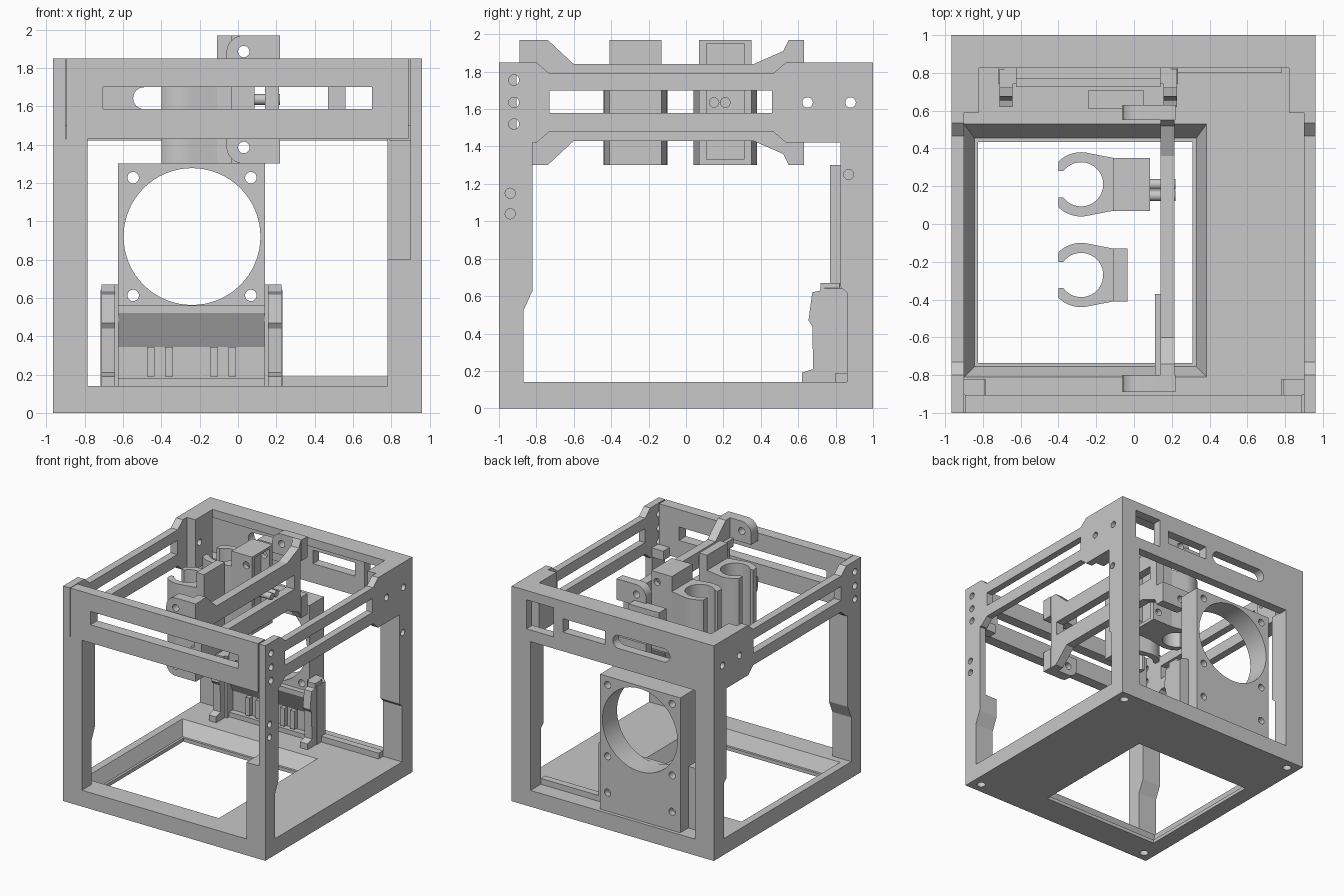
import bpy, bmesh, math
from mathutils import Vector

if "Cube" in bpy.data.objects:
    bpy.data.objects.remove(bpy.data.objects["Cube"])

grey = bpy.data.materials.new("plain_grey")
grey.use_nodes = True
COLOUR = (0.58, 0.58, 0.58, 1)
grey.diffuse_color = COLOUR
grey.node_tree.nodes["Principled BSDF"].inputs["Base Color"].default_value = COLOUR


def finish(name, bm):
    bmesh.ops.recalc_face_normals(bm, faces=bm.faces)
    me = bpy.data.meshes.new(name)
    bm.to_mesh(me)
    bm.free()
    me.materials.append(grey)
    ob = bpy.data.objects.new(name, me)
    bpy.context.collection.objects.link(ob)
    return ob


def prism(name, axis, outline, lo, hi):
    """Extrude a 2D outline along an axis: x uses (y,z), y uses (x,z), z uses (x,y)."""
    put = {"x": lambda a, b, t: (t, a, b),
           "y": lambda a, b, t: (a, t, b),
           "z": lambda a, b, t: (a, b, t)}[axis]
    bm = bmesh.new()
    face = bm.faces.new([bm.verts.new(put(a, b, lo)) for a, b in outline])
    ext = bmesh.ops.extrude_face_region(bm, geom=[face])["geom"]
    move = Vector(put(0, 0, hi)) - Vector(put(0, 0, lo))
    bmesh.ops.translate(bm, vec=move, verts=[v for v in ext if isinstance(v, bmesh.types.BMVert)])
    return finish(name, bm)


def box(name, x0, x1, y0, y1, z0, z1):
    return prism(name, "z", [(x0, y0), (x1, y0), (x1, y1), (x0, y1)], z0, z1)


def arc(cx, cy, r, start, end, n):
    return [(cx + r * math.cos(math.radians(start + (end - start) * i / n)),
             cy + r * math.sin(math.radians(start + (end - start) * i / n))) for i in range(n + 1)]


def rod(name, axis, a, b, r, lo, hi, n=24):
    return prism(name, axis, arc(a, b, r, 0, 360, n)[:-1], lo, hi)


def cut(ob, *cutters):
    """Subtract the cutters, bake the result and remove the cutters."""
    for c in cutters:
        c.hide_render = True
        m = ob.modifiers.new("cut", "BOOLEAN")
        m.object, m.operation, m.solver = c, "DIFFERENCE", "EXACT"
    deps = bpy.context.evaluated_depsgraph_get()
    me = bpy.data.meshes.new_from_object(ob.evaluated_get(deps))
    ob.modifiers.clear()
    ob.data = me
    for c in cutters:
        bpy.data.objects.remove(c)
    return ob


def smooth(ob):
    bpy.ops.object.select_all(action="DESELECT")
    ob.select_set(True)
    bpy.context.view_layer.objects.active = ob
    bpy.ops.object.shade_smooth_by_angle(angle=math.radians(20))


# Base plate with a flared rectangular opening
funnel = box("funnel", -0.9, 0.385, -0.81, 0.53, 0.03, 0.141)
for v in funnel.data.vertices:
    if v.co.z < 0.1:
        v.co.x += 0.055 if v.co.x < 0 else -0.055
        v.co.y += 0.055 if v.co.y < 0 else -0.075
feet = [rod("foot_hole", "z", x, y, 0.035, -0.1, 0.05) for x in (-0.87, 0.87) for y in (-0.91, 0.91)]
base = box("base_plate", -0.965, 0.96, -1, 1, 0, 0.14)
cut(base, funnel, box("opening", -0.825, 0.31, -0.735, 0.435, -0.1, 0.2), *feet)
box("rear_sill", 0.14, 0.78, 0.8, 0.86, 0.14, 0.19)

# Corner posts, slimmer near the base
slim = [(-1, 0.08), (-0.87, 0.08), (-0.87, 0.52), (-0.82, 0.63), (-0.82, 1.43), (-1, 1.43)]
slim_rear = [(1, 0.08), (0.86, 0.08), (0.86, 0.62), (0.825, 0.65), (0.825, 1.43), (1, 1.43)]
prism("front_right_post", "x", slim, -0.965, -0.785)
prism("front_left_post_foot", "x", slim[:3] + [(-0.82, 0.63), (-0.82, 0.8), (-1, 0.8)], 0.78, 0.96)
plate = box("front_left_post_plate", 0.9, 0.96, -1, -0.82, 0.8, 1.43)
cut(plate, *[rod("h", "x", -0.94, z, 0.027, 0.8, 1.1) for z in (1.04, 1.15)])
prism("rear_right_post", "x", slim_rear, -0.965, -0.785)
rear = prism("rear_left_post", "x", slim_rear, 0.78, 0.96)
cut(rear, rod("h", "x", 0.87, 1.25, 0.027, 0.93, 1.1))

# Side rail panels with sloped shoulders and a long window
MID = 1.635
upper = [(1, 1.85), (0.535, 1.85), (0.465, 1.79), (-0.73, 1.79), (-0.8, 1.85), (-1, 1.85)]
lower = [(y, 2 * MID - z) for y, z in reversed(upper)]
for side, x0, x1 in (("right", -0.965, -0.9), ("left", 0.9, 0.96)):
    panel = prism(side + "_side_panel", "x", upper + lower, x0, x1)
    spots = [(-0.92, 1.52), (-0.92, MID), (-0.92, 1.755), (0.65, MID), (0.88, MID)]
    cut(panel, box("w", x0 - 0.1, x1 + 0.1, -0.73, 0.46, 1.58, 1.70),
        *[rod("h", "x", y, z, 0.028, x0 - 0.1, x1 + 0.1) for y, z in spots])
    s = 1 if x0 > 0 else -1
    inner = sorted((s * 0.82, s * 0.9))
    block = box(side + "_rail_block", *inner, 0.59, 0.825, 1.42, 1.85)
    cut(block, rod("h", "x", 0.65, MID, 0.028, inner[0] - 0.1, inner[1] + 0.1))
    box(side + "_front_corner", *sorted((s * 0.79, s * 0.9)), -0.905, -0.82, 1.42, 1.5)

# Front beam with one long slot
front = box("front_beam", -0.895, 0.89, -1, -0.905, 1.43, 1.85)
cut(front, box("slot", -0.705, 0.70, -1.1, -0.8, 1.585, 1.70))

# Rear beam with a square window and two slots, and a top flange
back = box("rear_beam", -0.9, 0.9, 0.92, 1, 1.42, 1.85)
r = 0.057
rounded = arc(-0.06, 1.642, r, -90, 90, 12) + arc(-0.49, 1.642, r, 90, 270, 12)
cut(back, box("window", 0.56, 0.82, 0.8, 1.1, 1.52, 1.77),
    box("slot", 0.07, 0.47, 0.8, 1.1, 1.585, 1.70),
    prism("round_slot", "y", rounded, 0.8, 1.1))
box("rear_beam_flange", -0.9, 0.9, 0.825, 0.92, 1.78, 1.85)

# Cross beam with flared ends
top = [(-0.89, 1.97), (-0.74, 1.97), (-0.6, 1.84), (0.36, 1.84), (0.52, 1.91), (0.55, 1.97), (0.63, 1.97)]
low = [(y, 2 * MID - z) for y, z in reversed(top)]
beam = prism("cross_beam", "x", top + low, 0.14, 0.215)
cut(beam, box("w", 0, 0.4, -0.73, 0.46, 1.58, 1.70),
    box("rear_notch", 0, 0.4, 0.54, 0.7, 1.48, 1.79),
    box("front_notch", 0, 0.4, -1, -0.8, 1.48, 1.79))
for z0, z1 in ((1.73, 1.8), (1.47, 1.54)):
    box("cross_beam_rib", 0.11, 0.14, -0.8, -0.37, z0, z1)

# Rounded tabs at both ends of the cross beam
for end, y0, y1 in (("front", -0.89, -0.8), ("rear", 0.55, 0.63)):
    for flip in (1, -1):
        tab = [(0.22, 1.79), (0.22, 1.97)] + arc(0.03, 1.88, 0.09, 90, 180, 8) + [(-0.06, 1.79)]
        hz = 1.885
        if flip < 0:
            tab = [(x, 2 * MID - z) for x, z in tab]
            hz = 2 * MID - hz
        ob = prism(end + "_beam_tab", "y", tab, y0, y1)
        smooth(cut(ob, rod("h", "y", 0.03, hz, 0.03, y0 - 0.1, y1 + 0.1)))
box("end_stop", -0.24, 0.05, 0.61, 0.71, 1.69, 1.83)

# Two carriages, each a mounting block and an open round clamp
for name, cy, x1 in (("front", -0.27, -0.035), ("rear", 0.21, 0.085)):
    block = box(name + "_carriage_block", -0.11, x1, cy - 0.14, cy + 0.14, 1.30, 1.97)
    if name == "rear":
        cut(block, box("recess", 0.0, 0.2, cy - 0.1, cy + 0.1, 1.33, 1.95),
            *[rod("h", "y", 0.03, z, 0.03, -0.1, 0.5) for z in (1.385, 1.885)])
    outline = arc(-0.28, cy, 0.17, 75, 285, 40) + [(-0.11, cy - 0.14), (-0.11, cy + 0.14)]
    clamp = prism(name + "_clamp", "z", outline, 1.30, 1.84)
    smooth(cut(clamp, rod("bore", "z", -0.28, cy, 0.117, 1.2, 2, 40),
               box("mouth", -0.5, -0.33, cy - 0.07, cy + 0.07, 1.2, 2),
               box("trim", -0.6, -0.4, cy - 0.3, cy + 0.3, 1.2, 2)))
for y in (0.15, 0.21):
    smooth(rod("carriage_rod", "x", y, MID, 0.028, 0, 0.22))

# Deep fan housing: round tunnel above, chute overhang below, screw holes
housing = [(0.82, 0.14), (0.82, 0.345), (0.725, 0.52), (0.725, 0.56), (0.77, 0.56),
           (0.77, 1.30), (0.97, 1.30), (0.97, 0.14)]
screws = [rod("h", "y", x, z, 0.03, y, 1.2)
          for x in (-0.547, 0.067) for z, y in ((0.613, 0.5), (1.227, 0.5), (0.3, 0.92))]
fan = prism("fan_housing", "x", housing, -0.625, 0.14)
smooth(cut(fan, rod("tunnel", "y", -0.24, 0.92, 0.357, 0.5, 1.2, 64), *screws))

# Cradle arms with side wings on both sides of the housing
arm = [(0.62, 0.14), (0.62, 0.19), (0.68, 0.21), (0.675, 0.44), (0.655, 0.47), (0.675, 0.62),
       (0.72, 0.63), (0.72, 0.67), (0.82, 0.67), (0.83, 0.14)]
for side, s in (("right", -1), ("left", 1)):
    mid = -0.2425
    prism(side + "_cradle_arm", "x", arm, *sorted((mid + s * 0.40, mid + s * 0.47)))
    wing = [(0.38, 0.14), (0.475, 0.14), (0.475, 0.64), (0.43, 0.67), (0.38, 0.67)]
    prism(side + "_cradle_wing", "y", [(mid + s * x, z) for x, z in wing], 0.74, 0.86)
for x in (-0.455, -0.36, -0.125, -0.03):
    box("cradle_clip", x - 0.02, x + 0.02, 0.78, 0.82, 0.19, 0.345)
box("cradle_sill", -0.64, 0.15, 0.77, 0.83, 0.14, 0.18)
